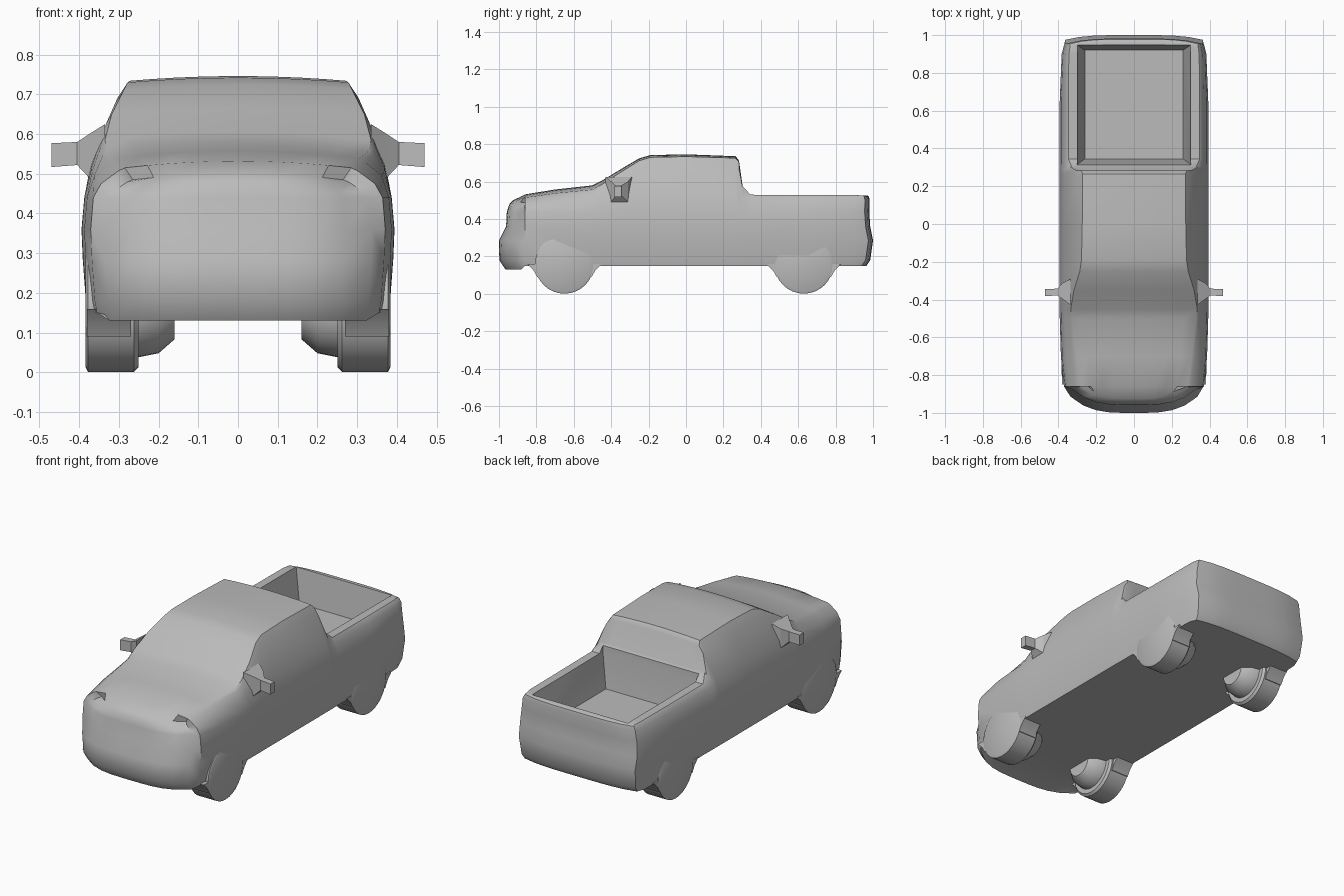
import bpy, bmesh, math
from mathutils import Matrix, Vector

old = bpy.data.objects.get("Cube")
if old:
    bpy.data.objects.remove(old, do_unlink=True)

grey = bpy.data.materials.new("plain grey")
grey.use_nodes = True
grey.diffuse_color = (0.5, 0.5, 0.5, 1)
grey.node_tree.nodes["Principled BSDF"].inputs["Base Color"].default_value = (0.5, 0.5, 0.5, 1)


def make(name, bm, angle=35):
    bmesh.ops.recalc_face_normals(bm, faces=bm.faces)
    mesh = bpy.data.meshes.new(name)
    bm.to_mesh(mesh)
    bm.free()
    obj = bpy.data.objects.new(name, mesh)
    bpy.context.collection.objects.link(obj)
    mesh.materials.append(grey)
    bpy.ops.object.select_all(action="DESELECT")
    obj.select_set(True)
    bpy.context.view_layer.objects.active = obj
    bpy.ops.object.shade_smooth_by_angle(angle=math.radians(angle))
    return obj


def loft(rings):
    """Closed skin through rings of equal length, with flat ends."""
    bm = bmesh.new()
    rows = [[bm.verts.new(p) for p in ring] for ring in rings]
    n = len(rows[0])
    for a, b in zip(rows, rows[1:]):
        for i in range(n):
            bm.faces.new((a[i], a[(i + 1) % n], b[(i + 1) % n], b[i]))
    bm.faces.new(rows[0])
    bm.faces.new(rows[-1])
    return bm


# Body stations: y, lower half width, belt z, belt half width, top z, top half width, crown
STATIONS = [
    (-0.95, 0.335, 0.455, 0.315, 0.485, 0.265, 0.015),
    (-0.86, 0.368, 0.475, 0.345, 0.515, 0.285, 0.017),
    (-0.70, 0.384, 0.495, 0.362, 0.538, 0.305, 0.020),
    (-0.50, 0.390, 0.505, 0.368, 0.558, 0.330, 0.022),
    (-0.45, 0.391, 0.515, 0.369, 0.585, 0.335, 0.020),
    (-0.35, 0.391, 0.530, 0.369, 0.650, 0.318, 0.016),
    (-0.25, 0.391, 0.535, 0.369, 0.712, 0.287, 0.013),
    (-0.19, 0.391, 0.535, 0.369, 0.730, 0.278, 0.012),
    (0.00, 0.391, 0.535, 0.369, 0.734, 0.274, 0.012),
    (0.265, 0.391, 0.530, 0.369, 0.726, 0.272, 0.010),
    (0.283, 0.391, 0.525, 0.369, 0.705, 0.280, 0.008),
    (0.303, 0.391, 0.512, 0.369, 0.575, 0.330, 0.0),
    (0.345, 0.390, 0.500, 0.369, 0.530, 0.348, 0.0),
    (0.65, 0.390, 0.500, 0.368, 0.528, 0.347, 0.0),
    (0.90, 0.380, 0.500, 0.364, 0.528, 0.345, 0.0),
    (0.97, 0.364, 0.500, 0.352, 0.526, 0.338, 0.0),
]
NOSE = [-0.965, -0.998, -1.0, -0.962, -0.958, -0.952, -0.945, -0.925]
TAIL = [0.965, 0.985, 1.0, 0.985, 0.98, 0.982, 0.978, 0.97]
COLS = [i / 5 - 1 for i in range(11)]
LAST, TOP, RIGHT = len(STATIONS) - 1, len(NOSE) - 1, len(COLS) - 1


def body_point(s, row, col):
    y, w, bz, bw, tz, tw, crown = STATIONS[s]
    u = COLS[col]
    low = 0.13 if s == 0 else 0.15
    section = [(low, w * 0.965), (0.18, w * 0.98), (0.285, w), (0.36, w * 1.008),
               (0.44, w * 0.99), (bz, bw),
               (bz + 0.8 * (tz - bz), bw + 0.72 * (tw - bw)), (tz, tw)]
    z, half = section[row]
    if row == TOP:
        z += crown * (1 - u ** 2)
    if s == 0:
        y = NOSE[row] + 0.085 * abs(u) ** 3.5
    if s == LAST:
        y = TAIL[row] - 0.025 * u ** 4
    return half * u, y, z


def build_body():
    bm = bmesh.new()
    points = {}

    def vert(*key):
        if key not in points:
            points[key] = bm.verts.new(body_point(*key))
        return points[key]

    # Side, roof and floor strips between stations
    loop = ([(r, 0) for r in range(TOP)] + [(TOP, c) for c in range(RIGHT)]
            + [(r, RIGHT) for r in range(TOP, 0, -1)] + [(0, c) for c in range(RIGHT, 0, -1)])
    for s in range(LAST):
        for a, b in zip(loop, loop[1:] + loop[:1]):
            bm.faces.new((vert(s, *a), vert(s, *b), vert(s + 1, *b), vert(s + 1, *a)))
    # Nose and tailgate grids
    for s in (0, LAST):
        for r in range(TOP):
            for c in range(RIGHT):
                bm.faces.new((vert(s, r, c), vert(s, r, c + 1),
                              vert(s, r + 1, c + 1), vert(s, r + 1, c)))
    return make("truck_body", bm)


body = build_body()


# Open cargo bed with sloping walls
def bed_ring(x, front, back, z):
    return [(-x, front, z), (x, front, z), (x, back, z), (-x, back, z)]


cutter = make("bed_cutter", loft([bed_ring(0.26, 0.345, 0.92, 0.34),
                                  bed_ring(0.30, 0.315, 0.948, 0.53),
                                  bed_ring(0.302, 0.31, 0.95, 0.64)]))
cutter.hide_render = True
cut = body.modifiers.new("bed", "BOOLEAN")
cut.operation = "DIFFERENCE"
cut.solver = "EXACT"
cut.object = cutter
bpy.context.view_layer.objects.active = body
bpy.ops.object.modifier_apply(modifier=cut.name)
bpy.data.objects.remove(cutter, do_unlink=True)
bpy.context.view_layer.objects.active = body
body.select_set(True)
bpy.ops.object.shade_smooth_by_angle(angle=math.radians(35))


# Wheels: tyre with a tapering inner hub, turned about the x axis
def wheel(name, side, y):
    profile = [(0.384, 0.145), (0.378, 0.157), (0.262, 0.157), (0.25, 0.145),
               (0.25, 0.12), (0.20, 0.11), (0.16, 0.075)]
    turns = [math.tau * i / 32 for i in range(32)]
    rings = [[(side * x, y + r * math.cos(t), 0.158 + r * math.sin(t)) for t in turns]
             for x, r in profile]
    make(name, loft(rings), 40)


# Skirt that blends the body sill into the tyre
def skirt(name, side, y):
    outline = [(-0.20, 0.16), (-0.165, 0.125), (-0.145, 0.09),
               (0.145, 0.09), (0.165, 0.125), (0.20, 0.16)]
    make(name, loft([[(side * x, y + dy, z) for dy, z in outline] for x in (0.27, 0.38)]))


# Door mirror: flared mount, narrow neck and boxy end
def mirror(name, side):
    rings = []
    for x, y0, y1, z0, z1 in [(0.335, -0.43, -0.29, 0.47, 0.625),
                              (0.375, -0.40, -0.31, 0.49, 0.60),
                              (0.405, -0.378, -0.342, 0.522, 0.58),
                              (0.47, -0.382, -0.345, 0.517, 0.577)]:
        rings.append([(side * x, y0, z0), (side * x, y1, z0),
                      (side * x, y1, z1), (side * x, y0, z1)])
    make(name, loft(rings), 20)


for label, side in (("left", 1), ("right", -1)):
    mirror(label + "_mirror", side)
    for end, y in (("front", -0.65), ("rear", 0.63)):
        wheel(f"{end}_{label}_wheel", side, y)
        skirt(f"{end}_{label}_skirt", side, y)
